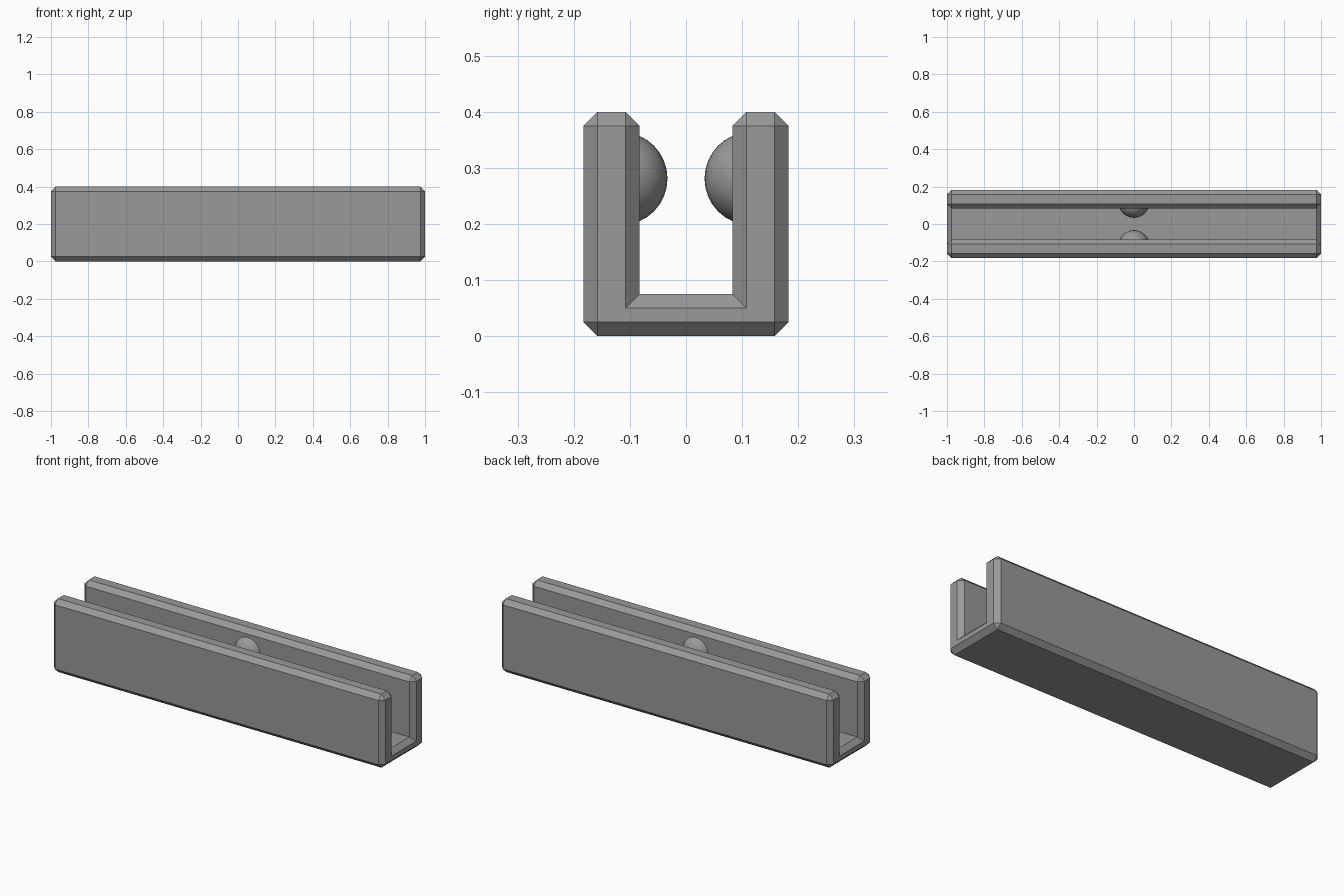
import bpy, bmesh, math
from mathutils import Matrix, Vector

if "Cube" in bpy.data.objects:
    bpy.data.objects.remove(bpy.data.objects["Cube"])

HALF_W, INNER, HEIGHT, FLOOR, CHAMFER = 0.183, 0.083, 0.4, 0.075, 0.025

grey = bpy.data.materials.new("mid grey")
grey.diffuse_color = (0.32, 0.32, 0.32, 1)
grey.use_nodes = True
grey.node_tree.nodes["Principled BSDF"].inputs["Base Color"].default_value = grey.diffuse_color


def finish(bm, name, smooth=False):
    bmesh.ops.recalc_face_normals(bm, faces=bm.faces)
    for f in bm.faces:
        f.smooth = smooth
    mesh = bpy.data.meshes.new(name)
    bm.to_mesh(mesh)
    bm.free()
    mesh.materials.append(grey)
    obj = bpy.data.objects.new(name, mesh)
    bpy.context.collection.objects.link(obj)
    return obj


# U-shaped channel: extruded profile, chamfered on all but the inner floor corners
half = [(HALF_W, 0), (HALF_W, HEIGHT), (INNER, HEIGHT), (INNER, FLOOR)]
profile = half + [(-y, z) for y, z in reversed(half)]
bm = bmesh.new()
end = bm.faces.new([bm.verts.new((-1, y, z)) for y, z in profile])
extruded = bmesh.ops.extrude_face_region(bm, geom=[end], use_keep_orig=True)
bmesh.ops.translate(bm, vec=(2, 0, 0),
                    verts=[v for v in extruded["geom"] if isinstance(v, bmesh.types.BMVert)])
bmesh.ops.recalc_face_normals(bm, faces=bm.faces)


def is_floor_corner(e):
    a, b = e.verts
    return abs(a.co.x - b.co.x) > 1 and abs(a.co.z - FLOOR) < 1e-4


bmesh.ops.bevel(bm, geom=[e for e in bm.edges if not is_floor_corner(e)],
                offset=CHAMFER, offset_type='OFFSET', segments=1,
                profile=0.5, affect='EDGES')
finish(bm, "channel")

# Rounded knobs facing each other on the inner walls, cut just inside each wall
RADIUS, TIP, KNOB_Z = 0.083, 0.033, 0.281
for side, name in ((-1, "front_knob"), (1, "back_knob")):
    centre = Vector((0, side * (TIP + RADIUS), KNOB_Z))
    bm = bmesh.new()
    bmesh.ops.create_uvsphere(bm, u_segments=32, v_segments=16, radius=RADIUS,
                              matrix=Matrix.Translation(centre))
    bmesh.ops.bisect_plane(bm, geom=bm.verts[:] + bm.edges[:] + bm.faces[:],
                           plane_co=(0, side * (INNER + 0.005), 0),
                           plane_no=(0, side, 0), clear_outer=True)
    finish(bm, name, smooth=True)
